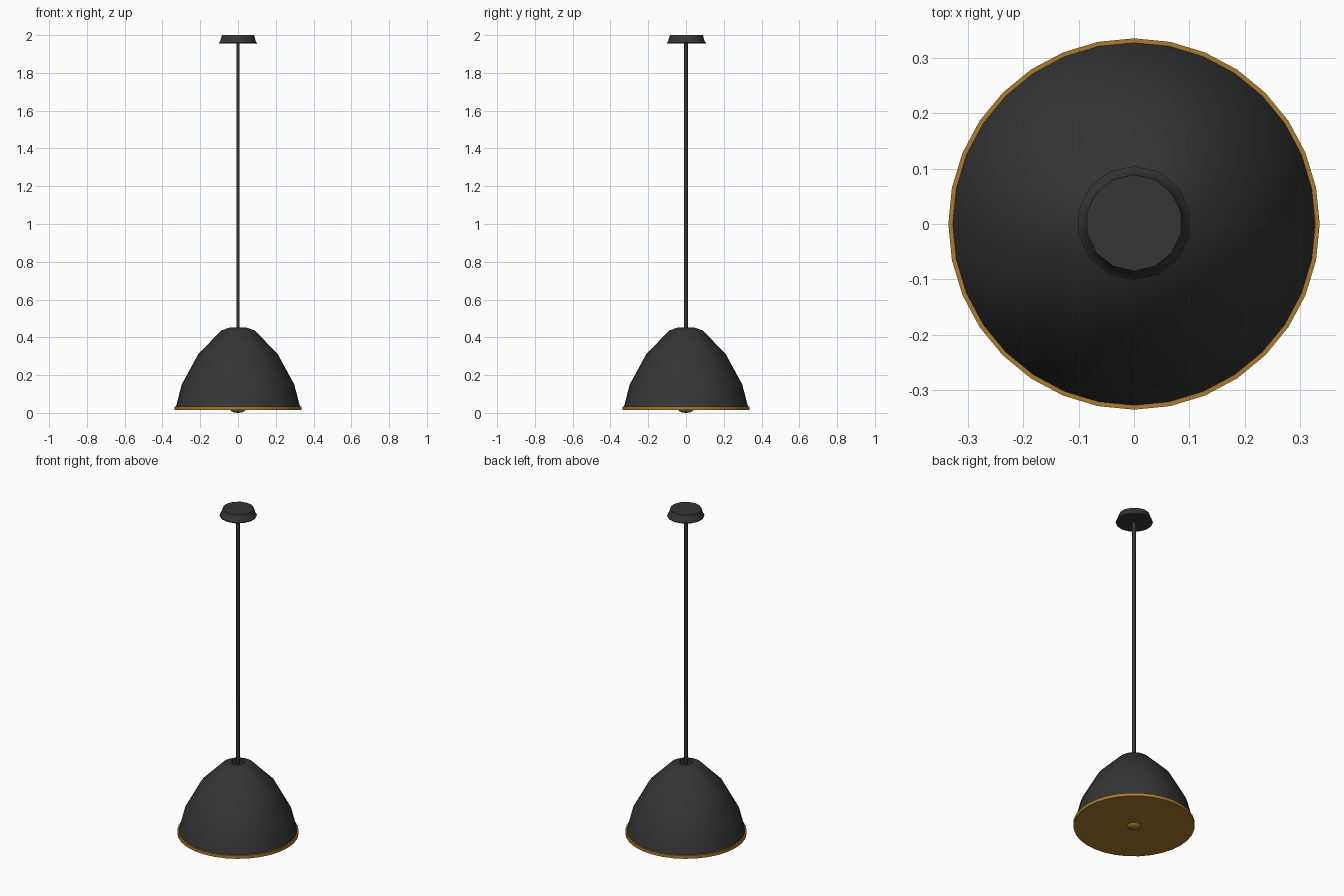
import bpy, bmesh, math

if "Cube" in bpy.data.objects:
    bpy.data.objects.remove(bpy.data.objects["Cube"])


def material(name, rgb):
    m = bpy.data.materials.new(name)
    m.diffuse_color = (*rgb, 1)
    m.use_nodes = True
    m.node_tree.nodes["Principled BSDF"].inputs["Base Color"].default_value = m.diffuse_color
    return m


black = material("matte_black", (0.035, 0.035, 0.035))
gold = material("brushed_gold", (0.40, 0.20, 0.025))


def lathe(name, profile, sides, mat, smooth=40, y=0.0):
    """Spin (radius, z) points, listed bottom to top, round z; a radius of 0 closes to a point."""
    bm = bmesh.new()
    rings = []
    for r, z in profile:
        if r == 0:
            rings.append([bm.verts.new((0, y, z))] * sides)
        else:
            rings.append([bm.verts.new((r * math.sin(2 * math.pi * i / sides),
                                        y + r * math.cos(2 * math.pi * i / sides), z))
                          for i in range(sides)])
    for a, b in zip(rings, rings[1:]):
        for i in range(sides):
            j = (i + 1) % sides
            quad = list(dict.fromkeys((a[i], a[j], b[j], b[i])))
            bm.faces.new(quad)
    bmesh.ops.recalc_face_normals(bm, faces=bm.faces)
    mesh = bpy.data.meshes.new(name)
    bm.to_mesh(mesh)
    bm.free()
    mesh.materials.append(mat)
    ob = bpy.data.objects.new(name, mesh)
    bpy.context.collection.objects.link(ob)
    bpy.ops.object.select_all(action='DESELECT')
    ob.select_set(True)
    bpy.context.view_layer.objects.active = ob
    bpy.ops.object.shade_smooth_by_angle(angle=math.radians(smooth))
    return ob


# Dome shade with a small recess where the rod enters
lathe("shade", [(0, 0.03), (0.329, 0.03), (0.298, 0.15), (0.208, 0.315), (0.088, 0.436),
                (0.045, 0.452), (0.036, 0.450), (0.032, 0.415), (0, 0.415)], 32, black)

# Gold rim band and flat underside
lathe("rim_and_diffuser", [(0, 0.015), (0.336, 0.015), (0.336, 0.034),
                           (0.328, 0.034), (0, 0.034)], 32, gold)

# Shallow knob below the underside
lathe("lower_knob", [(0, 0), (0.022, 0.002), (0.036, 0.009), (0.042, 0.018), (0, 0.018)],
      16, gold)

# Suspension rod
lathe("rod", [(0, 0.41), (0.01, 0.41), (0.01, 1.99), (0, 1.99)], 6, black, 65)

# Ceiling canopy with a flared lip
lathe("ceiling_canopy", [(0, 1.955), (0.103, 1.955), (0.103, 1.960), (0.097, 1.966),
                         (0.087, 2.0), (0, 2.0)], 14, black, 30, 0.002)
